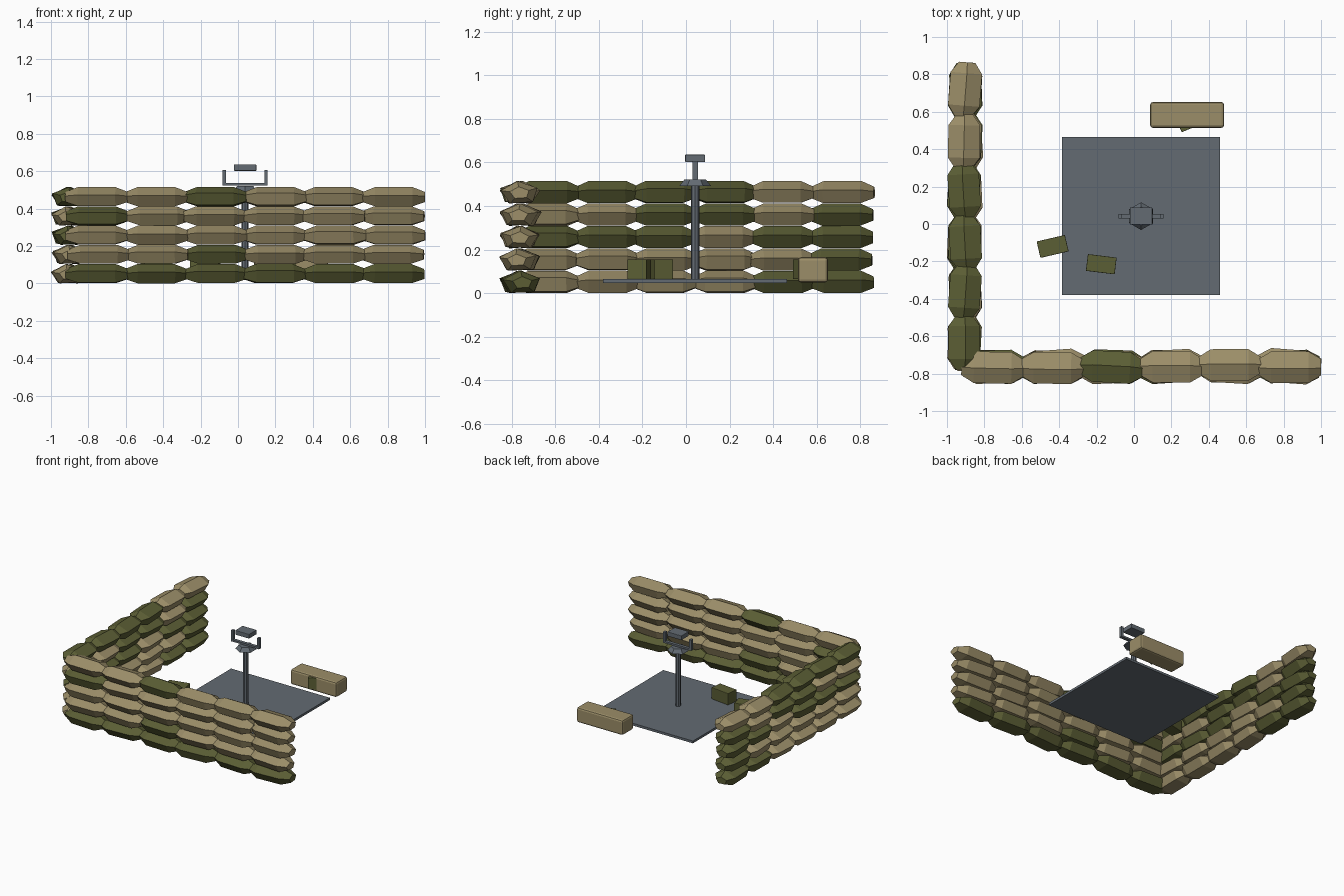
import bpy, bmesh, math, random
from mathutils import Matrix, Vector

cube = bpy.data.objects.get("Cube")
if cube:
    bpy.data.objects.remove(cube, do_unlink=True)
random.seed(4)


def material(name, rgb):
    m = bpy.data.materials.new(name)
    m.use_nodes = True
    m.diffuse_color = (*rgb, 1)
    m.node_tree.nodes["Principled BSDF"].inputs["Base Color"].default_value = (*rgb, 1)
    return m


TAN = material("tan canvas", (0.33, 0.27, 0.14))
GREEN = material("olive green", (0.105, 0.112, 0.035))
GREY = material("steel grey", (0.125, 0.147, 0.171))


def finish(name, bm, mat, loc, yaw=0.0):
    bmesh.ops.recalc_face_normals(bm, faces=bm.faces)
    mesh = bpy.data.meshes.new(name)
    bm.to_mesh(mesh)
    bm.free()
    mesh.materials.append(mat)
    ob = bpy.data.objects.new(name, mesh)
    ob.location = loc
    ob.rotation_euler.z = yaw
    bpy.context.collection.objects.link(ob)
    return ob


def box(name, mat, loc, size, yaw=0.0, bevel=0.0):
    bm = bmesh.new()
    bmesh.ops.create_cube(bm, size=1, matrix=Matrix.Diagonal((*size, 1)))
    if bevel:
        bmesh.ops.bevel(bm, geom=bm.edges[:], offset=bevel, segments=2,
                        profile=0.5, affect='EDGES')
    return finish(name, bm, mat, loc, yaw)


def prism(name, mat, loc, sides, r_low, r_high, height):
    bm = bmesh.new()
    bmesh.ops.create_cone(bm, cap_ends=True, segments=sides, radius1=r_low,
                          radius2=r_high, depth=height)
    return finish(name, bm, mat, loc)


def sandbag(name, mat, loc, length, yaw):
    """Five-sided bag with a ridge on top and pinched ends."""
    bm = bmesh.new()
    roll = random.uniform(-0.12, 0.12)
    rings = []
    for along, scale in ((-0.5, 0.52), (-0.3, 1), (0.3, 1), (0.5, 0.52)):
        ring = []
        for k in range(5):
            a = math.pi / 2 + k * math.tau / 5 + roll
            ring.append(bm.verts.new((along * length, 0.089 * scale * math.cos(a),
                                      0.055 * scale * math.sin(a))))
        rings.append(ring)
    for a, b in zip(rings, rings[1:]):
        for k in range(5):
            n = (k + 1) % 5
            bm.faces.new((a[k], a[n], b[n], b[k]))
    bm.faces.new(rings[0])
    bm.faces.new(rings[-1])
    return finish(name, bm, mat, loc, yaw + random.uniform(-0.08, 0.08))


# Sandbag walls: one string per layer from the ground up, T tan and G green
front_layers = ("GGGGGG", "TTGTTT", "TTTTTT", "GTTTTT", "TTGTTT")
side_layers = ("TTTTGG", "TTTTTG", "GGGTGG", "TTGGTG", "GGGGTT")


def wall(name, layers, start, step, length, yaw):
    for row, layer in enumerate(layers):
        for i, colour in enumerate(layer):
            spot = Vector(start) + Vector(step) * i
            spot += Vector((random.uniform(-0.006, 0.006), random.uniform(-0.006, 0.006),
                            0.048 + row * 0.103))
            sandbag(f"{name}_sandbag_{row + 1}_{i + 1}", TAN if colour == "T" else GREEN,
                    spot, length, yaw)


wall("front", front_layers, (-0.75, -0.762, 0), (0.316, 0, 0), 0.335, 0)
wall("side", side_layers, (-0.905, -0.635, 0), (0, 0.27, 0), 0.29, math.pi / 2)

# Floor plate and pedestal
cx, cy = 0.038, 0.042
box("floor_plate", GREY, (cx, cy, 0.055), (0.845, 0.845, 0.018))
prism("pedestal_post", GREY, (cx, cy, 0.28), 8, 0.019, 0.019, 0.44)
collar = prism("pedestal_collar", GREY, (cx, cy, 0.506), 6, 0.074, 0.05, 0.03)

# Fork mount and cradle block
box("fork_bar", GREY, (cx, cy, 0.53), (0.24, 0.025, 0.014))
for side, label in ((1, "left"), (-1, "right")):
    box(f"{label}_fork_arm", GREY, (cx + side * 0.112, cy, 0.567), (0.018, 0.024, 0.08))
box("cradle_block", GREY, (cx, cy, 0.619), (0.12, 0.092, 0.034), bevel=0.003)

# Storage crate and ammunition boxes
box("storage_crate", TAN, (0.284, 0.583, 0.107), (0.395, 0.138, 0.116), bevel=0.014)
for i, (x, y, degrees) in enumerate(((-0.435, -0.12, 13), (-0.175, -0.215, -7),
                                     (0.309, 0.562, 23))):
    box(f"ammunition_box_{i + 1}", GREEN, (x, y, 0.11), (0.155, 0.09, 0.09),
        math.radians(degrees), 0.003)
